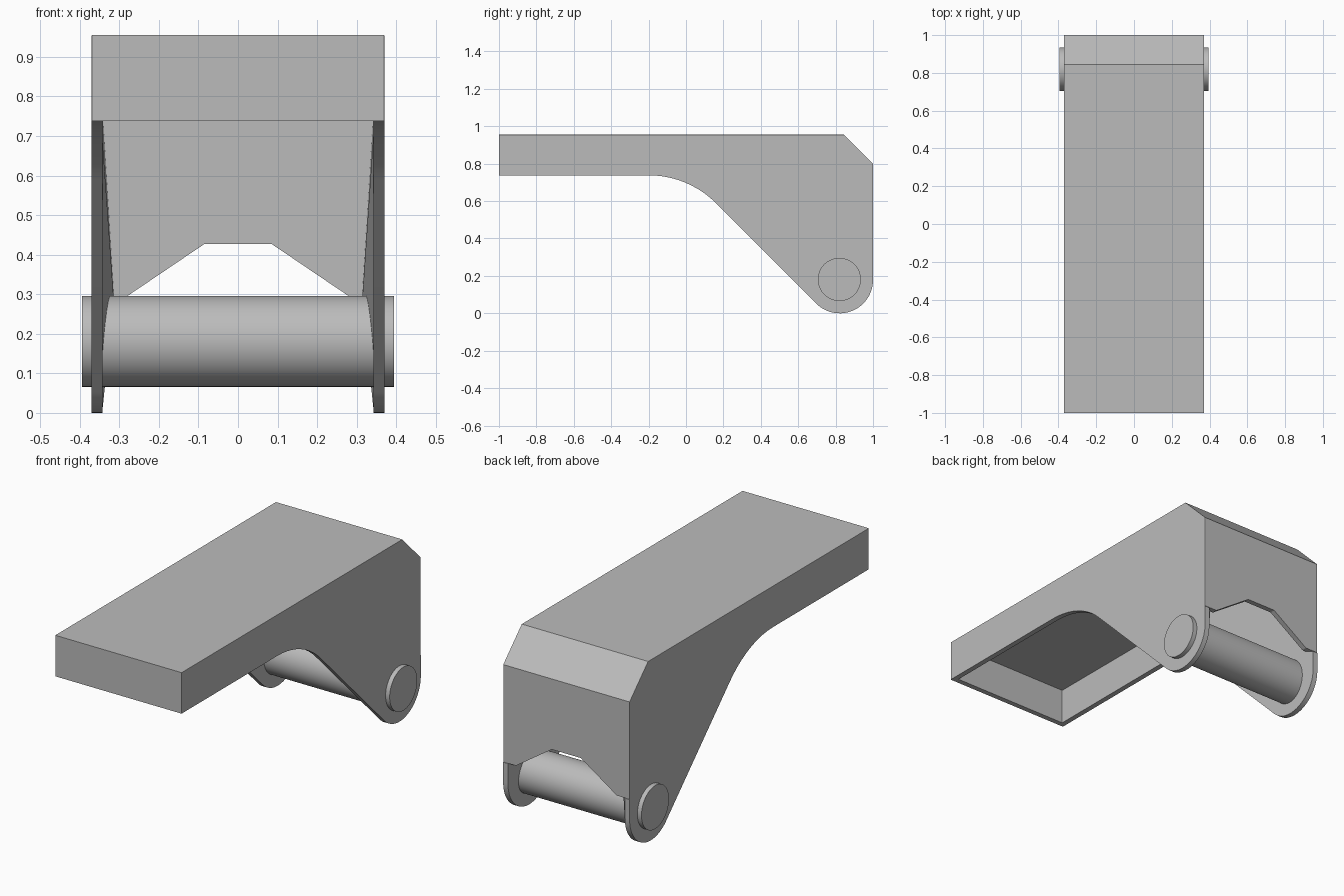
import bpy, bmesh, math

default = bpy.data.objects.get("Cube")
if default:
    bpy.data.objects.remove(default)

HALF_WIDTH, THICK = 0.37, 0.028
TOP, LIP, BACK_LIP = 0.955, 0.738, 0.285
PIVOT, EYE_R = (0.822, 0.178), 0.178

steel = bpy.data.materials.new("steel grey")
steel.use_nodes = True
colour = (0.5, 0.5, 0.5, 1)
steel.diffuse_color = colour
steel.node_tree.nodes["Principled BSDF"].inputs["Base Color"].default_value = colour


def arc(centre, radius, start, end, steps):
    angles = [math.radians(start + (end - start) * i / steps) for i in range(steps + 1)]
    return [(centre[0] + radius * math.cos(a), centre[1] + radius * math.sin(a)) for a in angles]


def smooth(obj):
    bpy.ops.object.select_all(action='DESELECT')
    obj.select_set(True)
    bpy.context.view_layer.objects.active = obj
    bpy.ops.object.shade_smooth_by_angle(angle=math.radians(30))


# Side outline: underside, bend, pivot eye, then back, chamfer and top
bend_r = 0.51
lower = [(-1, LIP)] + arc((-0.2, LIP - bend_r), bend_r, 90, 45, 10)
lower += arc(PIVOT, EYE_R, 225, 360, 20) + [(1, BACK_LIP - 0.002)]
upper = [(1, BACK_LIP), (1, 0.8), (0.845, TOP), (-1, TOP)]
outline = lower + upper

# Folded sheet housing, open underneath
bm = bmesh.new()
weight = bm.edges.layers.float.new("bevel_weight_edge")
sides = [[bm.verts.new((s * HALF_WIDTH, y, z)) for y, z in outline] for s in (-1, 1)]
for ring in sides:
    bm.faces.new(ring)
left, right = sides
n = len(lower)
for i in (n + 1, n + 2):                       # chamfer and top
    bm.faces.new((left[i], left[i + 1], right[i + 1], right[i]))
bm.faces.new((left[-1], left[0], right[0], right[-1]))   # front
notch = [(-0.295, BACK_LIP), (-0.085, 0.427), (0.085, 0.427), (0.295, BACK_LIP)]
notch_verts = [bm.verts.new((x, 1, z)) for x, z in notch]
bm.faces.new([left[n + 1], left[n]] + notch_verts + [right[n], right[n + 1]])
bmesh.ops.recalc_face_normals(bm, faces=bm.faces)
bm.normal_update()
top_face = max(bm.faces, key=lambda f: f.calc_center_median().z)
if top_face.normal.z < 0:
    bmesh.ops.reverse_faces(bm, faces=bm.faces)

# Soften the folds along both sides
for e in bm.edges:
    if len(e.link_faces) == 2 and any(abs(f.normal.x) > 0.9 for f in e.link_faces):
        e[weight] = 1
mesh = bpy.data.meshes.new("housing")
bm.to_mesh(mesh)
bm.free()
mesh.materials.append(steel)
housing = bpy.data.objects.new("housing", mesh)
bpy.context.collection.objects.link(housing)
smooth(housing)
sheet = housing.modifiers.new("sheet thickness", 'SOLIDIFY')
sheet.thickness, sheet.offset, sheet.use_even_offset = THICK, -1, True
fold = housing.modifiers.new("fold radius", 'BEVEL')
fold.limit_method, fold.width, fold.segments = 'WEIGHT', 0.007, 2
# Keep edge sharpening after the thickness is added
bpy.context.view_layer.objects.active = housing
for name in ("sheet thickness", "fold radius"):
    bpy.ops.object.modifier_apply(modifier=name)
smooth(housing)

# Pivot pin through both eyes
bpy.ops.mesh.primitive_cylinder_add(vertices=64, radius=0.115, depth=0.788,
                                    location=(0, 0.82, 0.181), rotation=(0, math.pi / 2, 0))
pin = bpy.context.object
pin.name = "pivot_pin"
pin.data.materials.append(steel)
smooth(pin)
